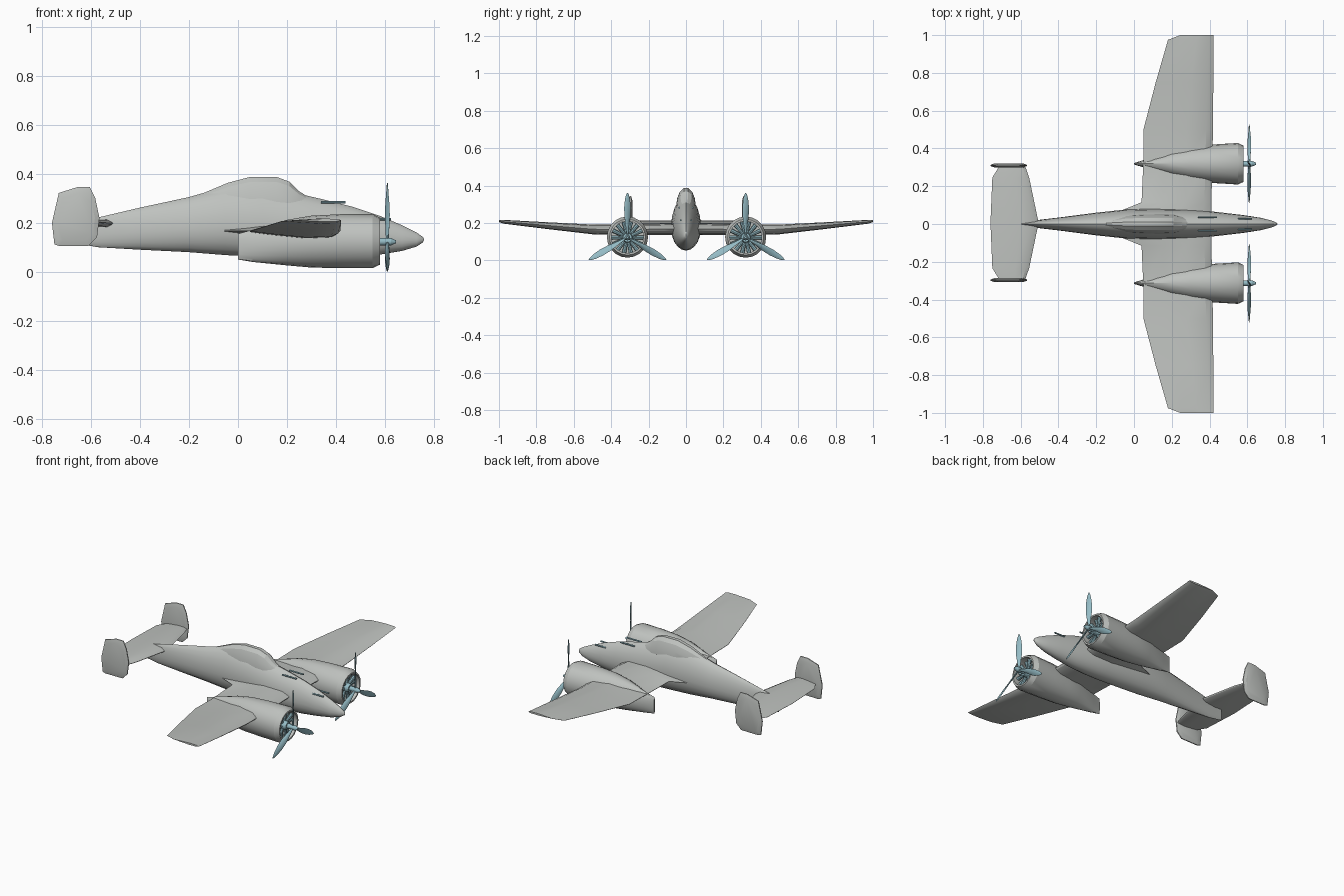
import bpy, bmesh, math
from mathutils import Matrix, Vector

if "Cube" in bpy.data.objects:
    bpy.data.objects.remove(bpy.data.objects["Cube"])


def material(name, rgb):
    m = bpy.data.materials.new(name)
    m.diffuse_color = (*rgb, 1)
    m.use_nodes = True
    m.node_tree.nodes["Principled BSDF"].inputs["Base Color"].default_value = m.diffuse_color
    return m


GREY = material("airframe grey", (0.52, 0.54, 0.52))
BLUE = material("steel blue", (0.30, 0.50, 0.56))


def finish(bm, name, mat, angle=30):
    bmesh.ops.recalc_face_normals(bm, faces=bm.faces)
    me = bpy.data.meshes.new(name)
    bm.to_mesh(me)
    bm.free()
    me.materials.append(mat)
    ob = bpy.data.objects.new(name, me)
    bpy.context.collection.objects.link(ob)
    bpy.ops.object.select_all(action='DESELECT')
    ob.select_set(True)
    bpy.context.view_layer.objects.active = ob
    bpy.ops.object.shade_smooth_by_angle(angle=math.radians(angle))
    return ob


def skin(bm, rings):
    """Join equal-length rings of points into a capped tube."""
    vs = [[bm.verts.new(p) for p in r] for r in rings]
    n = len(vs[0])
    for a, b in zip(vs, vs[1:]):
        for i in range(n):
            j = (i + 1) % n
            bm.faces.new((a[i], a[j], b[j], b[i]))
    bm.faces.new(vs[0])
    bm.faces.new(vs[-1])


def oval(x, w, bot, top, y=0, n=20, mid=0.5, power=1.0):
    """Cross-section at x; widest at the 'mid' share of its height."""
    zc = bot + mid * (top - bot)
    pts = []
    for i in range(n):
        a = 2 * math.pi * i / n
        c, s = math.cos(a), math.sin(a)
        p = power if s > 0 else 1.0
        pts.append((x, y + w * math.copysign(abs(c) ** p, c) + 1e-5 * s,
                    zc + s * (top - zc if s > 0 else zc - bot)))
    return pts


def rod(bm, start, end, r, r2=None, n=10):
    a, b = Vector(start), Vector(end)
    d = b - a
    m = Matrix.Translation((a + b) / 2) @ d.to_track_quat('Z', 'Y').to_matrix().to_4x4()
    bmesh.ops.create_cone(bm, cap_ends=True, segments=n, radius1=r,
                          radius2=r if r2 is None else r2, depth=d.length, matrix=m)


# fuselage: x, half width, bottom, top
body = [(-.66, .005, .115, .205), (-.57, .014, .10, .222), (-.4, .034, .09, .262),
        (-.2, .06, .08, .305), (-.05, .076, .068, .348), (.1, .08, .06, .35),
        (.25, .078, .054, .318), (.35, .073, .053, .295), (.47, .06, .057, .265),
        (.58, .047, .07, .228), (.67, .033, .085, .19), (.73, .018, .103, .16),
        (.755, .007, .12, .142), (.76, .001, .13, .133)]
bm = bmesh.new()
skin(bm, [oval(x, w, b, t, mid=.42, power=1.25) for x, w, b, t in body])
finish(bm, "fuselage", GREY)

# canopy
bm = bmesh.new()
hood = [(-.16, .02, .315), (-.04, .046, .366), (.05, .053, .39), (.16, .053, .389),
        (.21, .05, .37), (.25, .043, .33), (.285, .03, .308)]
skin(bm, [oval(x, w, .24, t, n=14, mid=.3) for x, w, t in hood])
finish(bm, "canopy", GREY, 20)

# wing: y, trailing edge x, leading edge x, centre z, half thickness
AIRFOIL = [(0, .04), (.3, .55), (.62, 1), (.9, .8), (1, .05),
           (.98, -.3), (.9, -.85), (.62, -1), (.3, -.55), (0, -.04)]


def foil(y, te, le, z, t):
    return [(te + (le - te) * u, y, z + v * t) for u, v in AIRFOIL]


half = [(.05, -.12, .41, .168, .032), (.115, .04, .41, .167, .03), (.34, .05, .415, .163, .028),
        (.5, .05, .418, .166, .026), (.75, .115, .42, .187, .018),
        (.975, .18, .42, .207, .010), (1.0, .245, .42, .211, .006)]
bm = bmesh.new()
skin(bm, [foil(-s[0], *s[1:]) for s in reversed(half)] + [foil(*s) for s in half])
finish(bm, "wing", GREY, 25)

# tailplane
tail = [(0, -.76, -.505, .198, .018), (.24, -.75, -.555, .2, .013), (.297, -.715, -.575, .2, .010)]
bm = bmesh.new()
skin(bm, [foil(-s[0], *s[1:]) for s in reversed(tail[1:])] + [foil(*s) for s in tail])
ob = finish(bm, "tailplane", GREY, 25)
ob.location.y = .006

# twin fins: bevelled plates
outline = [(-.75, .112), (-.76, .2), (-.732, .322), (-.655, .346), (-.605, .346), (-.583, .3),
           (-.566, .22), (-.576, .14), (-.61, .106), (-.73, .105)]
cx, cz = -.66, .22
for side, y in (("left", .31), ("right", -.297)):
    bm = bmesh.new()
    skin(bm, [[(cx + (x - cx) * k, y + d, cz + (z - cz) * k) for x, z in outline]
              for k, d in ((.8, -.010), (1, -.003), (1, .003), (.8, .010))])
    finish(bm, side + "_fin", GREY, 20)

# engines: nacelle x, half width, bottom, top (last rings turn inside the cowl)
pod = [(0, .004, .05, .155), (.06, .022, .04, .172), (.2, .072, .026, .212),
       (.3, .09, .017, .229), (.42, .102, .015, .235), (.55, .11, .015, .235),
       (.58, .096, .029, .221), (.58, .086, .039, .211), (.51, .086, .039, .211)]
blade = [(.012, .012), (.06, .024), (.11, .038), (.16, .039), (.205, .028), (.23, .014), (.239, .003)]
HZ = .1225
for side, y in (("left", .319), ("right", -.313)):
    bm = bmesh.new()
    skin(bm, [oval(x, w, b, t, y) for x, w, b, t in pod])
    finish(bm, side + "_nacelle", GREY, 25)

    # radial engine cylinders and crankcase
    bm = bmesh.new()
    for i in range(14):
        a = 2 * math.pi * i / 14
        c, s = math.cos(a), math.sin(a)
        x = .545 if i % 2 else .535
        rod(bm, (x, y + .02 * c, HZ + .02 * s), (x, y + .086 * c, HZ + .086 * s), .008, .012, 8)
    rod(bm, (.51, y, HZ), (.575, y, HZ), .034, .024, 16)
    finish(bm, side + "_engine", BLUE)

    # three-bladed propeller with hub
    bm = bmesh.new()
    rod(bm, (.57, y, HZ), (.625, y, HZ), .015, n=14)
    rod(bm, (.625, y, HZ), (.645, y, HZ), .015, .006, 14)
    for k in range(3):
        turn = Matrix.Translation((.61, y, HZ)) @ Matrix.Rotation(k * 2 * math.pi / 3, 4, 'X')
        rings = []
        for r, chord in blade:
            tw = Matrix.Rotation(math.radians(50 - 160 * r), 4, 'Z')
            th = .004 * (1.2 - r / .24) + .001
            rings.append([turn @ tw @ Vector((th * math.sin(a), chord / 2 * math.cos(a), r))
                          for a in (i * math.pi / 4 for i in range(8))])
        skin(bm, rings)
    finish(bm, side + "_propeller", BLUE)

# nose guns
bm = bmesh.new()
for s in (1, -1):
    rod(bm, (.34, s * .036, .283), (.44, s * .036, .283), .005, n=8)
    rod(bm, (.55, s * .028, .215), (.625, s * .028, .215), .005, n=8)
finish(bm, "nose_guns", BLUE)
